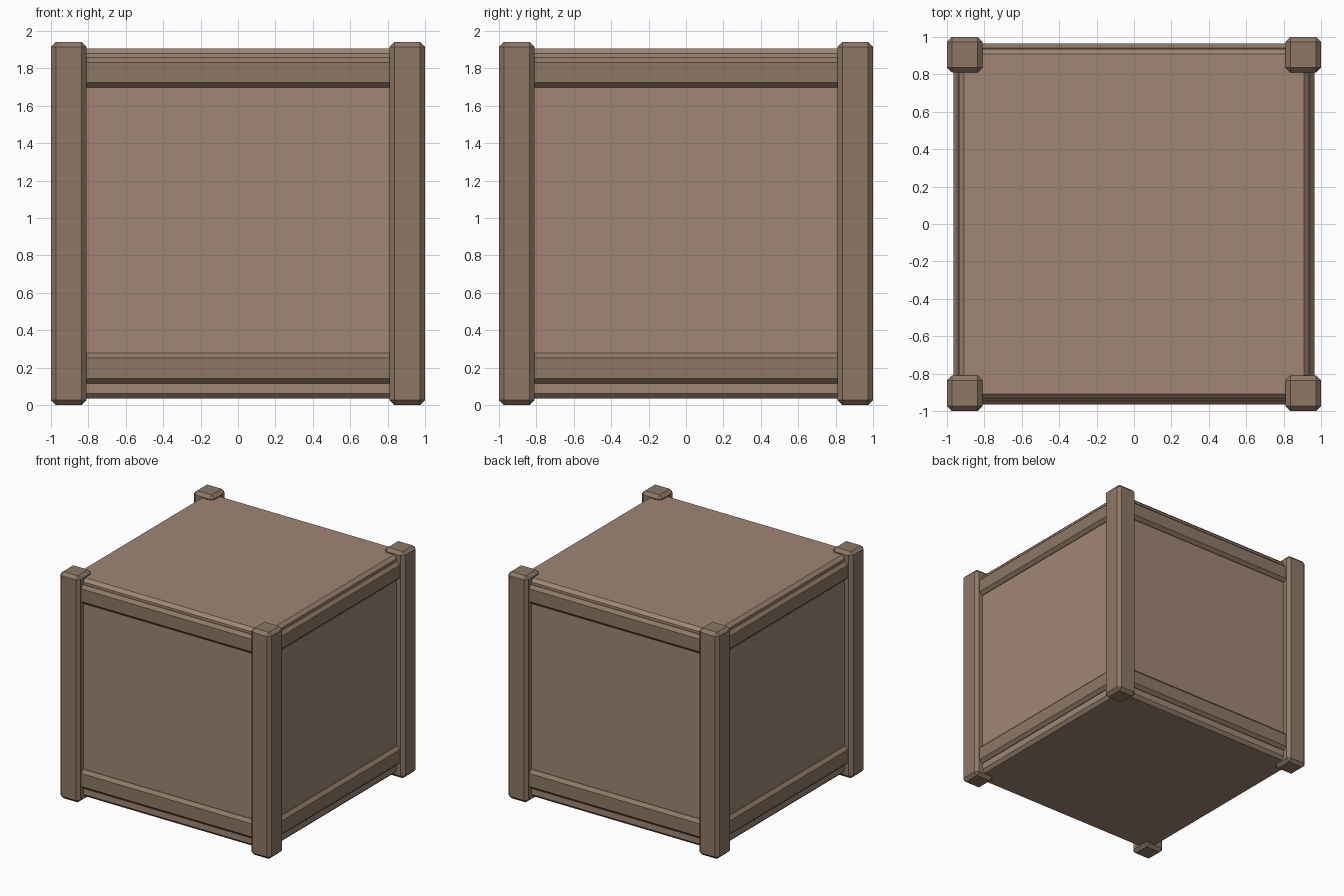
import bpy
import bmesh
from math import pi
from mathutils import Matrix, Vector

if "Cube" in bpy.data.objects:
    bpy.data.objects.remove(bpy.data.objects["Cube"])

CHAMFER = 0.026


def material(name, color):
    mat = bpy.data.materials.new(name)
    mat.diffuse_color = color
    mat.use_nodes = True
    mat.node_tree.nodes["Principled BSDF"].inputs["Base Color"].default_value = mat.diffuse_color
    return mat


panel_mat = material("panel_wood", (0.35, 0.24, 0.175, 1))
frame_mat = material("frame_wood", (0.27, 0.19, 0.13, 1))


def chamfered_box(name, size, center, mat, angle=0):
    """Flat-faced box with one-segment chamfers, turned about z around the origin."""
    bm = bmesh.new()
    bmesh.ops.create_cube(bm, size=1)
    bmesh.ops.scale(bm, vec=Vector(size), verts=bm.verts)
    bmesh.ops.bevel(bm, geom=bm.edges[:], offset=CHAMFER, segments=1,
                    affect='EDGES', clamp_overlap=True)
    bmesh.ops.transform(bm, matrix=Matrix.Rotation(angle, 4, 'Z')
                        @ Matrix.Translation(center), verts=bm.verts)
    mesh = bpy.data.meshes.new(name)
    bm.to_mesh(mesh)
    bm.free()
    mesh.materials.append(mat)
    obj = bpy.data.objects.new(name, mesh)
    bpy.context.collection.objects.link(obj)
    return obj


# Crate body
chamfered_box("crate_body", (1.87, 1.87, 1.87), (0, 0, 0.97), panel_mat)

# One post and two rails per side, repeated around the crate
for i, side in enumerate(("front", "right", "back", "left")):
    turn = i * pi / 2
    chamfered_box(f"{side}_corner_post", (0.19, 0.19, 1.94),
                  (-0.905, -0.905, 0.97), frame_mat, turn)
    for level, z0, z1 in (("lower", 0.115, 0.278), ("upper", 1.698, 1.858)):
        chamfered_box(f"{side}_{level}_rail", (1.72, 0.12, z1 - z0),
                      (0, -0.906, (z0 + z1) / 2), frame_mat, turn)
